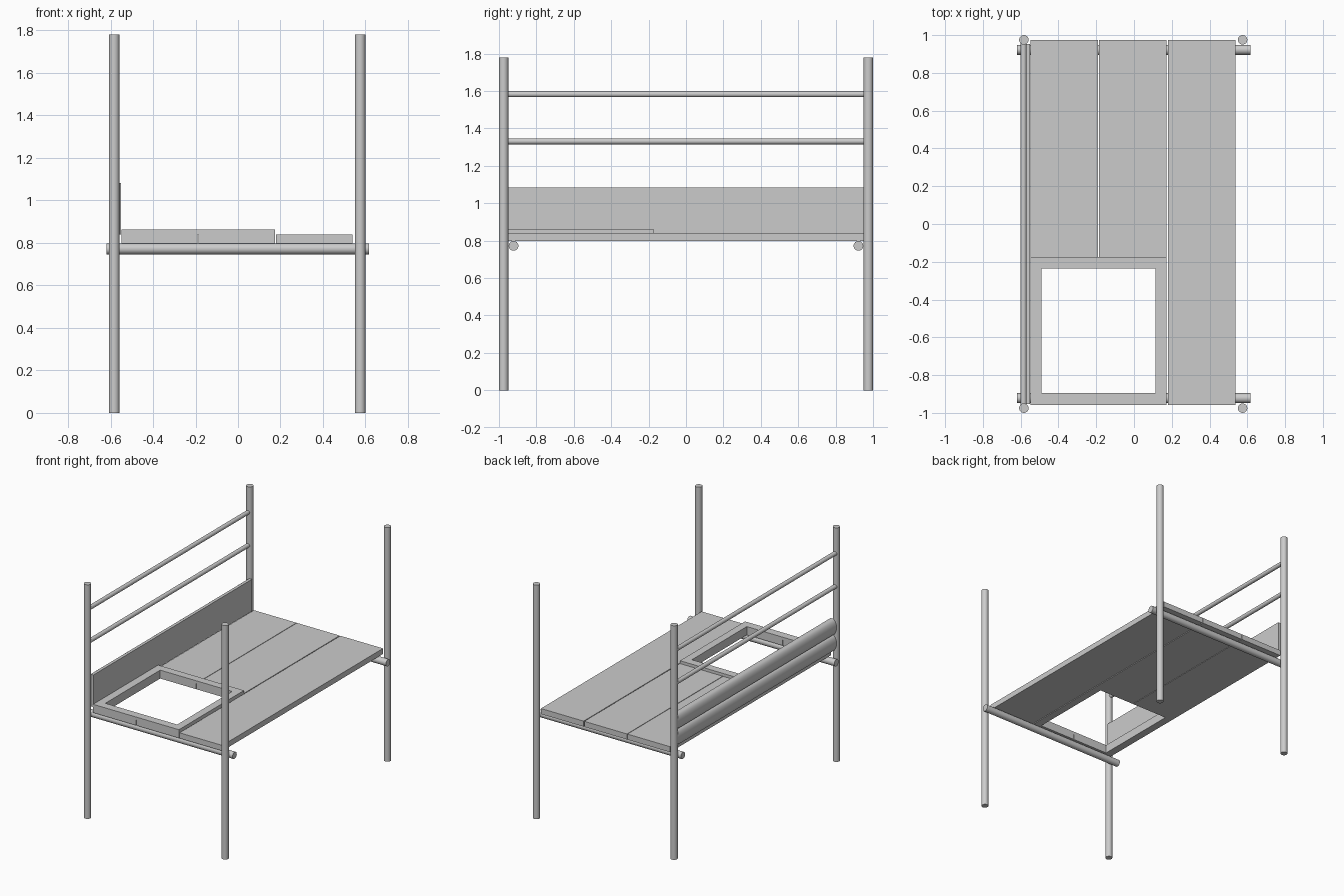
import bpy, bmesh, math
from mathutils import Vector

if "Cube" in bpy.data.objects:
    bpy.data.objects.remove(bpy.data.objects["Cube"])


def finish(bm, name, smooth=False):
    bmesh.ops.recalc_face_normals(bm, faces=bm.faces)
    me = bpy.data.meshes.new(name)
    bm.to_mesh(me)
    bm.free()
    ob = bpy.data.objects.new(name, me)
    bpy.context.collection.objects.link(ob)
    if smooth:
        bpy.ops.object.select_all(action='DESELECT')
        ob.select_set(True)
        bpy.context.view_layer.objects.active = ob
        bpy.ops.object.shade_smooth_by_angle(angle=math.radians(35))
    return ob


def pole(name, a, b, r):
    """Round pole from point a to point b."""
    a, b = Vector(a), Vector(b)
    bm = bmesh.new()
    bmesh.ops.create_cone(bm, cap_ends=True, segments=32, radius1=r, radius2=r,
                          depth=(b - a).length)
    ob = finish(bm, name, True)
    ob.rotation_mode = 'QUATERNION'
    ob.rotation_quaternion = (b - a).to_track_quat('Z', 'Y')
    ob.location = (a + b) / 2
    return ob


def prism(name, pts, offset, smooth=False):
    """Closed outline of 3D points extruded along offset."""
    bm = bmesh.new()
    f = bm.faces.new([bm.verts.new(p) for p in pts])
    r = bmesh.ops.extrude_face_region(bm, geom=[f], use_keep_orig=True)
    vs = [v for v in r['geom'] if isinstance(v, bmesh.types.BMVert)]
    bmesh.ops.translate(bm, vec=offset, verts=vs)
    return finish(bm, name, smooth)


BASE, DECK, TOP = 0.798, 0.84, 0.862
Y0, Y1 = -0.957, 0.975
HX0, HX1, HY0, HY1 = -0.49, 0.115, -0.895, -0.235

# corner posts and cross poles
for ys, end in ((-1, "front"), (1, "back")):
    for x, side in ((-0.583, "left"), (0.575, "right")):
        pole(f"{end}_{side}_post", (x, ys * 0.975, 0), (x, ys * 0.975, 1.78), 0.025)
    pole(f"{end}_cross_pole", (-0.62, ys * 0.922, 0.772), (0.617, ys * 0.922, 0.772), 0.026)

# safety rails
for z, n in ((1.331, "lower"), (1.583, "upper")):
    pole(f"{n}_rail", (-0.585, -0.96, z), (-0.585, 0.96, z), 0.016)


# deck panels, two of them notched around the hatch opening
def deck(name, outline):
    prism(name, [(x, y, BASE) for x, y in outline], (0, 0, DECK - BASE))


def notched(name, outer, inner, hole):
    deck(name, [(outer, Y0), (inner, Y0), (inner, HY0), (hole, HY0),
                (hole, HY1), (inner, HY1), (inner, Y1), (outer, Y1)])


notched("left_deck_panel", -0.549, -0.19, HX0)
notched("middle_deck_panel", 0.173, -0.186, HX1)
deck("right_deck_panel", [(0.179, Y0), (0.538, Y0), (0.538, Y1), (0.179, Y1)])

# raised frame around the hatch
bm = bmesh.new()
fo = [(-0.549, Y0), (0.173, Y0), (0.173, -0.175), (-0.549, -0.175)]
fi = [(HX0, HY0), (HX1, HY0), (HX1, HY1), (HX0, HY1)]
rings = [[bm.verts.new((x, y, z)) for x, y in loop]
         for loop, z in ((fo, DECK), (fo, TOP), (fi, TOP), (fi, DECK))]
for k in range(4):
    a, b = rings[k], rings[(k + 1) % 4]
    for i in range(4):
        j = (i + 1) % 4
        bm.faces.new((a[i], a[j], b[j], b[i]))
finish(bm, "hatch_frame")

# side wall: flat inside, two half-round boards outside
z0, h, n = 0.84, 0.1215, 12
profile = [(-0.55, z0)]
for k in range(2):
    for i in range(k, n + 1):
        t = math.pi * i / n
        profile.append((-0.567 - 0.033 * math.sin(t),
                        z0 + h * (k + 0.5 - 0.5 * math.cos(t))))
profile.append((-0.55, z0 + 2 * h))
prism("side_wall", [(x, -0.953, z) for x, z in profile], (0, 1.906, 0), True)
